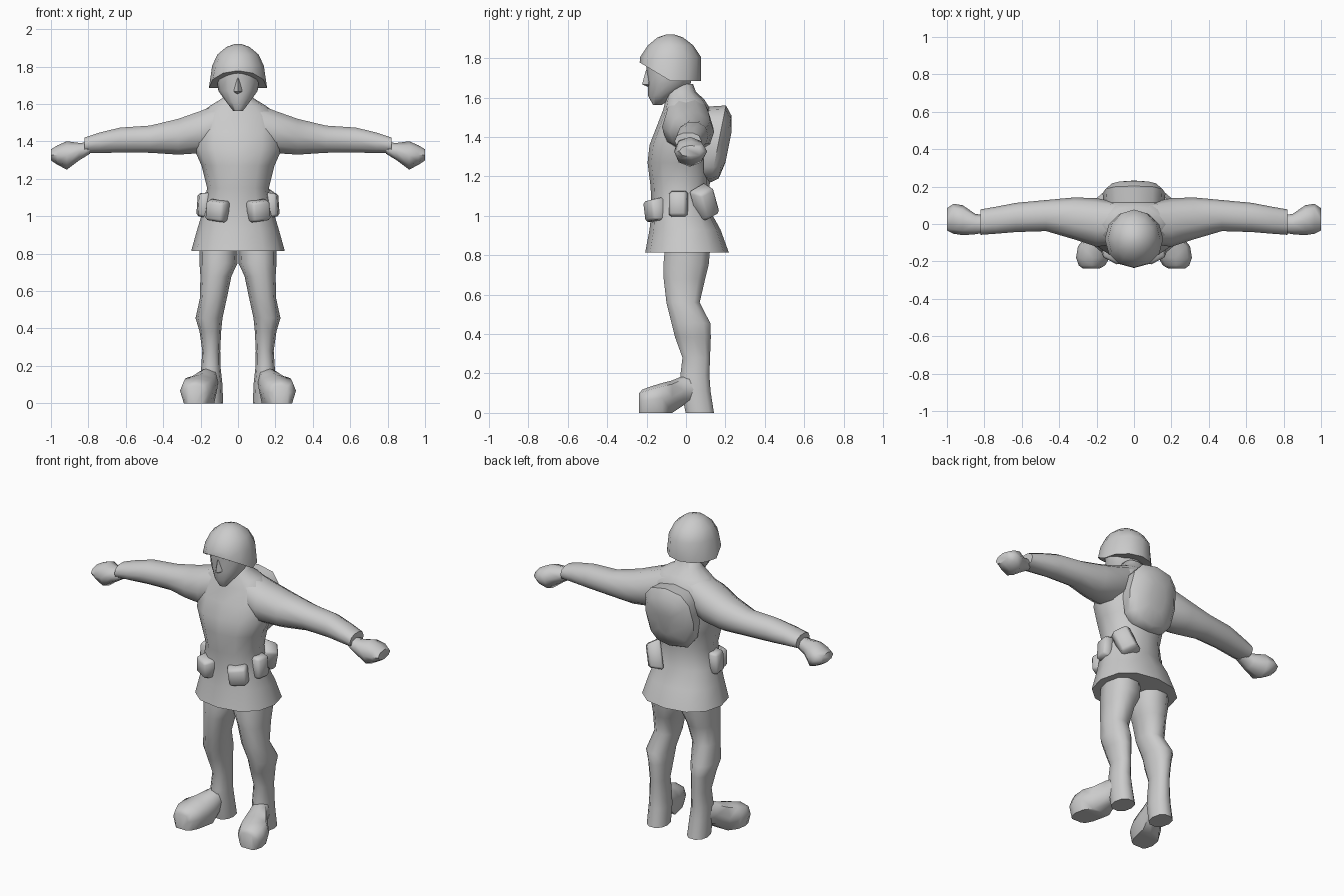
import bpy, bmesh, math
from mathutils import Matrix, Vector, Euler

grey = bpy.data.materials.new("plain_grey")
grey.diffuse_color = (0.6, 0.6, 0.6, 1)


def finish(name, bm, angle=60):
    bmesh.ops.recalc_face_normals(bm, faces=bm.faces)
    mesh = bpy.data.meshes.new(name)
    bm.to_mesh(mesh)
    bm.free()
    mesh.materials.append(grey)
    ob = bpy.data.objects.new(name, mesh)
    bpy.context.collection.objects.link(ob)
    bpy.ops.object.select_all(action='DESELECT')
    ob.select_set(True)
    bpy.context.view_layer.objects.active = ob
    bpy.ops.object.shade_smooth_by_angle(angle=math.radians(angle))
    return ob


def loft(name, axis, rings, n=8, power=2.0, side=1, shape=None, open_start=False, angle=60):
    """Skin superellipse rings (t, c1, c2, r1, r2) set along an axis."""
    bm = bmesh.new()
    loops = []
    for i, (t, c1, c2, r1, r2) in enumerate(rings):
        loop = []
        for k in range(n):
            a = 2 * math.pi * k / n
            c, s = math.cos(a), math.sin(a)
            u = c1 + r1 * math.copysign(abs(c) ** (2 / power), c)
            v = c2 + r2 * math.copysign(abs(s) ** (2 / power), s)
            p = {'x': (t, u, v), 'y': (u, t, v), 'z': (u, v, t)}[axis]
            p = Vector(p)
            if shape:
                p = shape(i, p)
            p.x *= side
            loop.append(bm.verts.new(p))
        loops.append(loop)
    for a, b in zip(loops, loops[1:]):
        for k in range(n):
            bm.faces.new((a[k], a[(k + 1) % n], b[(k + 1) % n], b[k]))
    if not open_start:
        bm.faces.new(loops[0])
    bm.faces.new(loops[-1])
    return finish(name, bm, angle)


def pouch(name, loc, size, rot, taper=0.85):
    """Soft box with chamfered edges and a narrower outer face (local -y)."""
    bm = bmesh.new()
    bmesh.ops.create_cube(bm, size=1)
    for v in bm.verts:
        if v.co.y < 0:
            v.co.x *= taper
            v.co.z *= taper
        v.co = Vector(v.co[i] * size[i] for i in range(3))
    bmesh.ops.bevel(bm, geom=bm.edges[:], offset=0.012, segments=1, affect='EDGES')
    m = Matrix.Translation(loc) @ Euler([math.radians(r) for r in rot]).to_matrix().to_4x4()
    bmesh.ops.transform(bm, matrix=m, verts=bm.verts)
    return finish(name, bm)


# Jacket with flared skirt, chest, sloping shoulders and collar
loft("jacket", 'z', [
    (.815, 0, .005, .25, .212), (.93, 0, -.005, .218, .18), (1.03, 0, -.027, .188, .147),
    (1.15, 0, -.03, .165, .15), (1.27, 0, -.035, .195, .16), (1.36, 0, -.025, .235, .16),
    (1.45, 0, -.005, .235, .145), (1.54, 0, .005, .215, .12), (1.59, 0, -.005, .15, .098),
    (1.63, 0, -.02, .085, .07), (1.67, 0, -.02, .06, .055)], n=12, power=2.3)

# Neck and face
loft("neck", 'z', [(1.58, 0, -.035, .06, .06), (1.74, 0, -.045, .06, .06)])
loft("head", 'z', [
    (1.562, 0, -.145, .025, .022), (1.61, 0, -.125, .062, .068), (1.67, 0, -.085, .105, .108),
    (1.74, 0, -.08, .115, .12), (1.81, 0, -.08, .11, .125)], n=12)
loft("nose", 'z', [(1.65, 0, -.175, .012, .008), (1.667, 0, -.19, .022, .033),
                   (1.74, 0, -.185, .012, .018)], n=4)


# Helmet: the rim rises towards the brow
def rim(i, p):
    if i == 0:
        p.z = 1.685 + max(0, -.08 - p.y) * .6
    return p


loft("helmet", 'z', [
    (1.7, 0, -.08, .156, .155), (1.805, 0, -.078, .138, .155), (1.865, 0, -.078, .11, .115),
    (1.905, 0, -.08, .062, .065), (1.92, 0, -.08, .02, .02)], n=12, shape=rim)

for side, tag in ((1, "left"), (-1, "right")):
    # Sleeve
    loft(tag + "_sleeve", 'x', [
        (.08, .005, 1.5, .11, .115), (.2, .008, 1.45, .13, .118), (.32, .03, 1.425, .112, .1),
        (.47, .045, 1.412, .083, .076), (.63, .035, 1.407, .078, .07), (.74, .02, 1.393, .072, .057),
        (.82, .01, 1.38, .068, .043)], n=10, power=2.2, side=side, open_start=True)
    # Fist
    loft(tag + "_hand", 'x', [
        (.79, 0, 1.365, .045, .03), (.85, 0, 1.345, .055, .047), (.915, .02, 1.325, .08, .076),
        (.965, .028, 1.327, .08, .052), (1.0, .025, 1.328, .06, .03)], side=side)
    # Trouser leg and boot shaft down to the heel
    loft(tag + "_leg", 'z', [
        (.86, .105, .01, .1, .12), (.75, .104, 0, .102, .12), (.68, .118, -.008, .083, .11),
        (.56, .132, -.015, .072, .088), (.455, .155, .025, .072, .103), (.385, .148, .035, .058, .095),
        (.28, .143, .052, .048, .073), (.19, .145, .045, .052, .077), (.11, .142, .05, .058, .078),
        (0, .14, .07, .061, .075)], n=10, power=2.3, side=side)
    # Boot front, splayed outwards
    loft(tag + "_boot_toe", 'y', [
        (.06, .145, .12, .045, .06), (-.01, .16, .115, .053, .075), (-.07, .185, .08, .075, .085),
        (-.12, .208, .075, .092, .077), (-.18, .22, .067, .09, .067), (-.222, .225, .06, .07, .058),
        (-.238, .228, .055, .045, .045)], n=8, power=2.7, side=side,
        shape=lambda i, p: Vector((p.x, p.y, 0 if i > 1 and p.z < .03 else p.z)))
    # Belt pouches
    pouch(tag + "_front_pouch", (side * .112, -.16, 1.028), (.12, .075, .12), (4, side * -7, side * 28))
    pouch(tag + "_side_pouch", (side * .185, -.04, 1.06), (.1, .06, .14), (-4, 0, side * 82))

# Flask on the left hip
pouch("flask", (.15, .1, 1.065), (.12, .08, .18), (5, -24, 130), .75)


# Rounded backpack, fuller at the top
def lean(i, p):
    if i:
        p.y += (p.z - 1.47) * .2
    return p


loft("backpack", 'y', [
    (.09, 0, 1.365, .16, .188), (.185, 0, 1.365, .168, .195), (.222, 0, 1.35, .13, .16),
    (.24, 0, 1.35, .05, .08)], n=12, power=2.8, shape=lean, angle=50)
